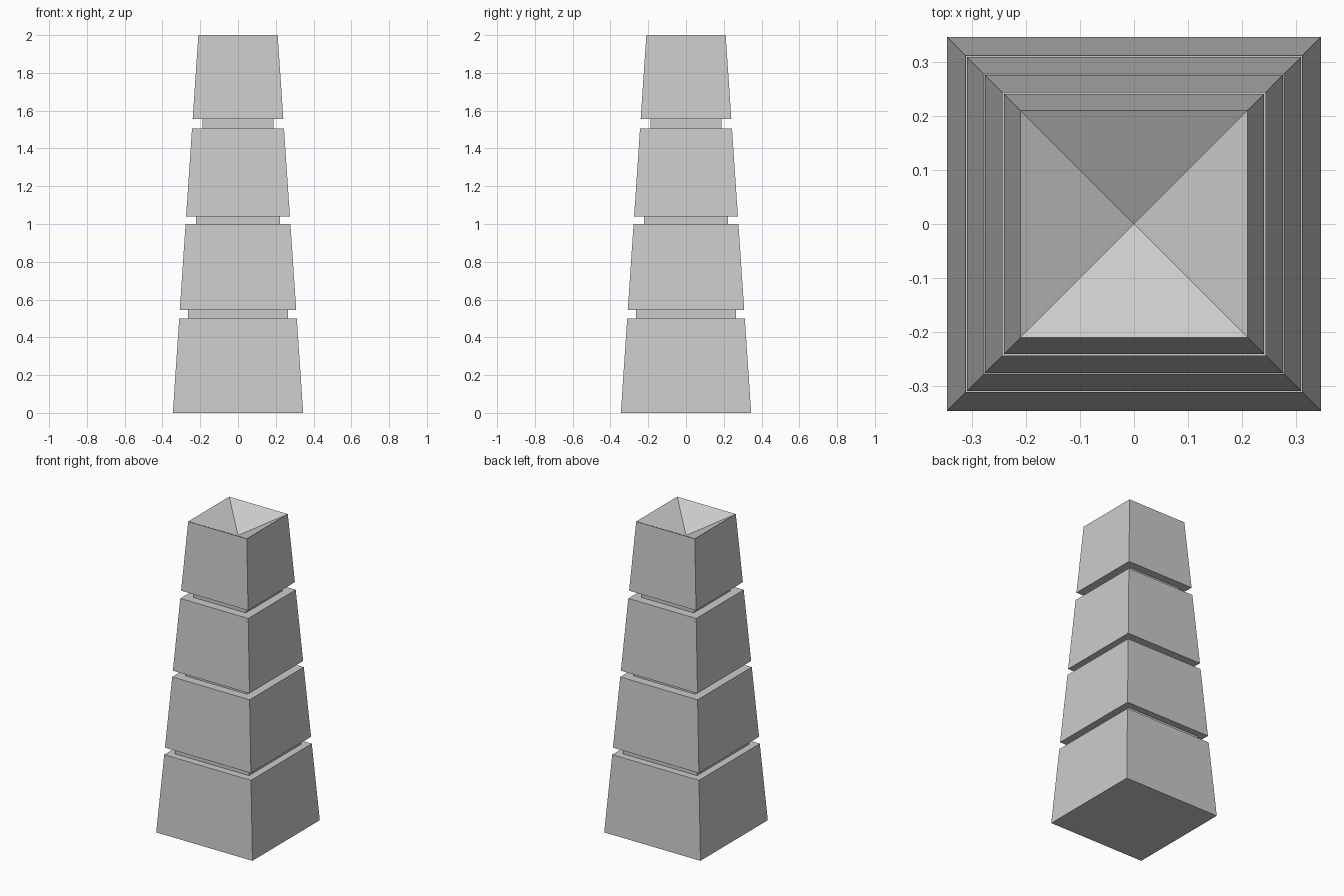
import bpy, bmesh

if "Cube" in bpy.data.objects:
    bpy.data.objects.remove(bpy.data.objects["Cube"])


def half(z):
    # half width of the tapering outer wall at height z
    return 0.345 - 0.0675 * z


# block bands (bottom, top) and the half widths of the recessed necks between them
bands = [(0, 0.5), (0.545, 1.0), (1.04, 1.505), (1.555, 2.0)]
necks = [0.265, 0.222, 0.188]

# half-profile from bottom to top: (half width, height)
profile = []
for i, (z0, z1) in enumerate(bands):
    profile += [(half(z0), z0), (half(z1), z1)]
    if i < len(necks):
        profile += [(necks[i], z1), (necks[i], bands[i + 1][0])]

# square rings skinned together
bm = bmesh.new()
rings = [[bm.verts.new((sx * w, sy * w, z))
          for sx, sy in ((-1, -1), (1, -1), (1, 1), (-1, 1))] for w, z in profile]
bm.faces.new(rings[0][::-1])
for a, b in zip(rings, rings[1:]):
    for k in range(4):
        n = (k + 1) % 4
        bm.faces.new((a[k], a[n], b[n], b[k]))

# sunken pyramid in the top
pit = bm.verts.new((0, 0, 1.885))
for k in range(4):
    bm.faces.new((rings[-1][k], rings[-1][(k + 1) % 4], pit))

mesh = bpy.data.meshes.new("grooved_bollard")
bm.to_mesh(mesh)
bm.free()
bpy.context.collection.objects.link(bpy.data.objects.new("grooved_bollard", mesh))
